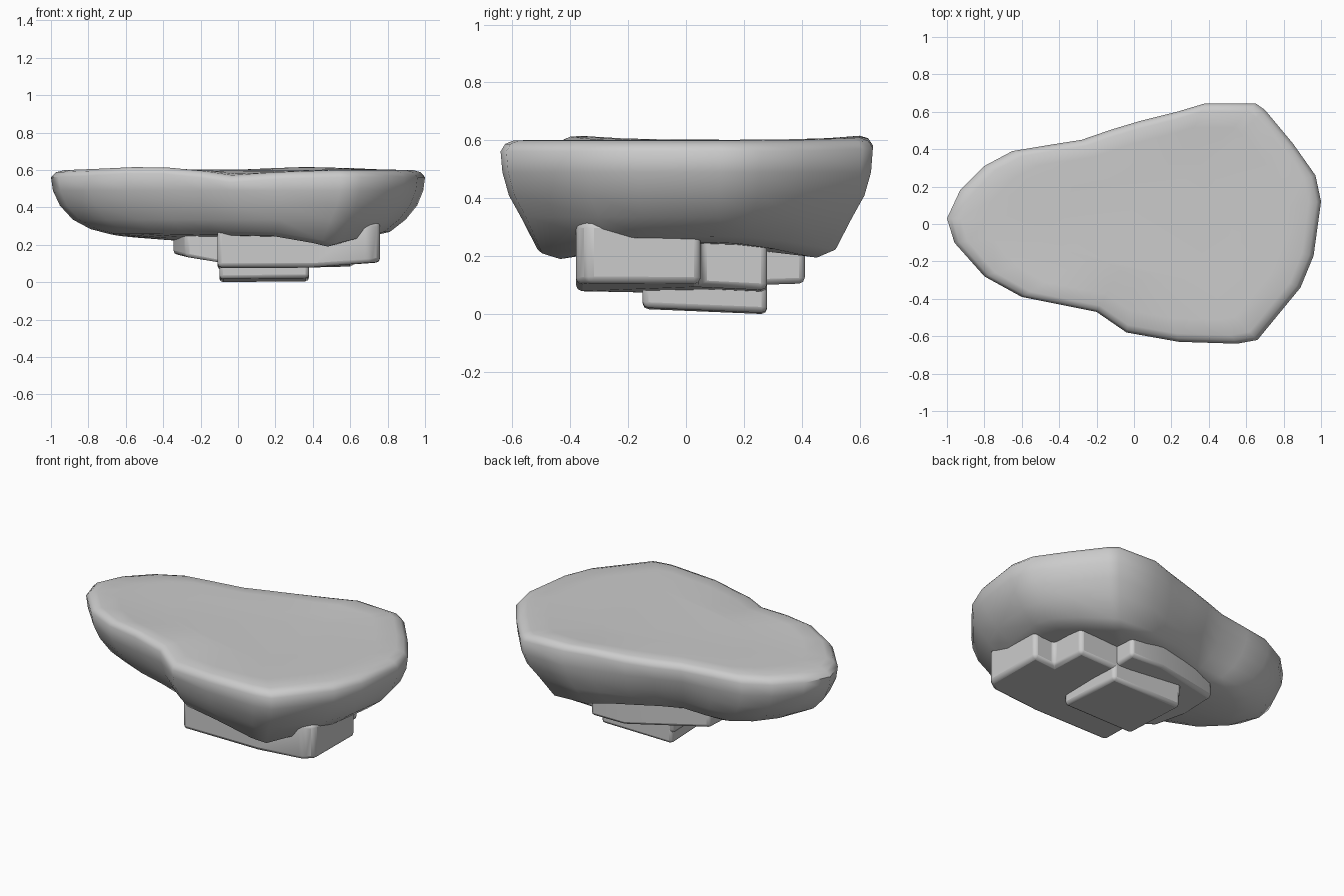
import bpy, bmesh, math

if "Cube" in bpy.data.objects:
    bpy.data.objects.remove(bpy.data.objects["Cube"])

# Plan outline of the slab, counter-clockwise
OUTLINE = [(1, .12), (.97, .26), (.85, .43), (.7, .61), (.65, .645), (.38, .645),
           (.23, .6), (.03, .55), (-.12, .505), (-.28, .45), (-.47, .42), (-.65, .39),
           (-.8, .31), (-.93, .18), (-1, .03), (-.96, -.1), (-.8, -.28), (-.6, -.39),
           (-.4, -.43), (-.2, -.47), (-.04, -.58), (.24, -.63), (.55, -.64),
           (.66, -.62), (.89, -.34), (.96, -.17)]
CX, CY = .06, 0


def bump(x, y, px, py, r):
    return math.exp(-((x - px) ** 2 + (y - py) ** 2) / r ** 2)


def finish(bm, name, angle):
    bmesh.ops.recalc_face_normals(bm, faces=bm.faces)
    me = bpy.data.meshes.new(name)
    bm.to_mesh(me)
    bm.free()
    ob = bpy.data.objects.new(name, me)
    bpy.context.collection.objects.link(ob)
    bpy.ops.object.select_all(action='DESELECT')
    ob.select_set(True)
    bpy.context.view_layer.objects.active = ob
    bpy.ops.object.shade_smooth_by_angle(angle=math.radians(angle))
    return ob


def loft(bm, rings):
    """Skin a list of equal-length point rings and cap both ends."""
    vs = [[bm.verts.new(p) for p in ring] for ring in rings]
    n = len(vs[0])
    for a, b in zip(vs, vs[1:]):
        for i in range(n):
            j = (i + 1) % n
            bm.faces.new((a[i], a[j], b[j], b[i]))
    bm.faces.new(vs[0])
    bm.faces.new(vs[-1][::-1])


# Rock slab: flat top, rounded rim, bowl-shaped irregular underside
rings = []
for s, z in [(.5, .598), (.8, .602), (.93, .6), (.975, .588), (1, .562), (.99, .49),
             (.955, .41), (.89, .335), (.8, .27), (.7, .25), (.4, .24)]:
    ring = []
    for ox, oy in OUTLINE:
        x, y, h = CX + (ox - CX) * s, CY + (oy - CY) * s, z
        if z > .55:      # raised long edges, lowered rim at the front waist
            h += .022 * s ** 4 * (bump(x, y, .4, .6, .3) + bump(x, y, -.5, -.4, .3))
            h -= .03 * bump(x, y, 0, -.58, .22)
        if z < .3:       # hanging lobes under the slab
            h -= .065 * bump(x, y, .54, -.44, .2) + .055 * bump(x, y, .45, .46, .25)
            h -= .035 * bump(x, y, -.45, .12, .2)
            h += .02 * max(0, -x)
        if z < .5:       # steeper front left flank, slight undercut at the back waist
            t = min(1, (.55 - z) / .25)
            if oy < 0:
                y *= 1 - .16 * t * math.exp(-((ox + .6) / .35) ** 2)
            else:
                y *= 1 - .09 * t * math.exp(-((ox + .25) / .2) ** 2)
        ring.append((x, y, h))
    rings.append(ring)
bm = bmesh.new()
loft(bm, rings)
finish(bm, "rock_slab", 50)


# Stone blocks below the slab: chamfered prisms with a sloping bottom
def block(name, pts, top, bottom, bevel=.02):
    bm = bmesh.new()
    loft(bm, [[(x, y, bottom(x, y)) for x, y in pts], [(x, y, top) for x, y in pts]])
    ob = finish(bm, name, 35)
    m = ob.modifiers.new("bevel", 'BEVEL')
    m.width = bevel
    m.segments = 2
    m.limit_method = 'ANGLE'
    m.angle_limit = math.radians(30)


block("stepped_block",
      [(-.11, -.38), (.4, -.38), (.70, -.38), (.76, -.34), (.76, .05), (.62, .05),
       (.62, .28), (-.11, .28)],
      .32, lambda x, y: .08 + .08 * max(0, x - .4) - .05 * max(0, y), .022)

block("back_block",
      [(-.345, .03), (-.28, -.15), (-.05, -.2), (.36, -.1), (.36, .41), (.13, .41),
       (-.345, .26)],
      .28, lambda x, y: .09 + .2 * max(0, -.05 - x) + .04 * max(0, y))

block("foot_block",
      [(-.1, -.15), (.38, -.15), (.38, .28), (-.1, .28)],
      .15, lambda x, y: .018 - .018 * (y + .15) / .43 + .012 * max(0, x))
